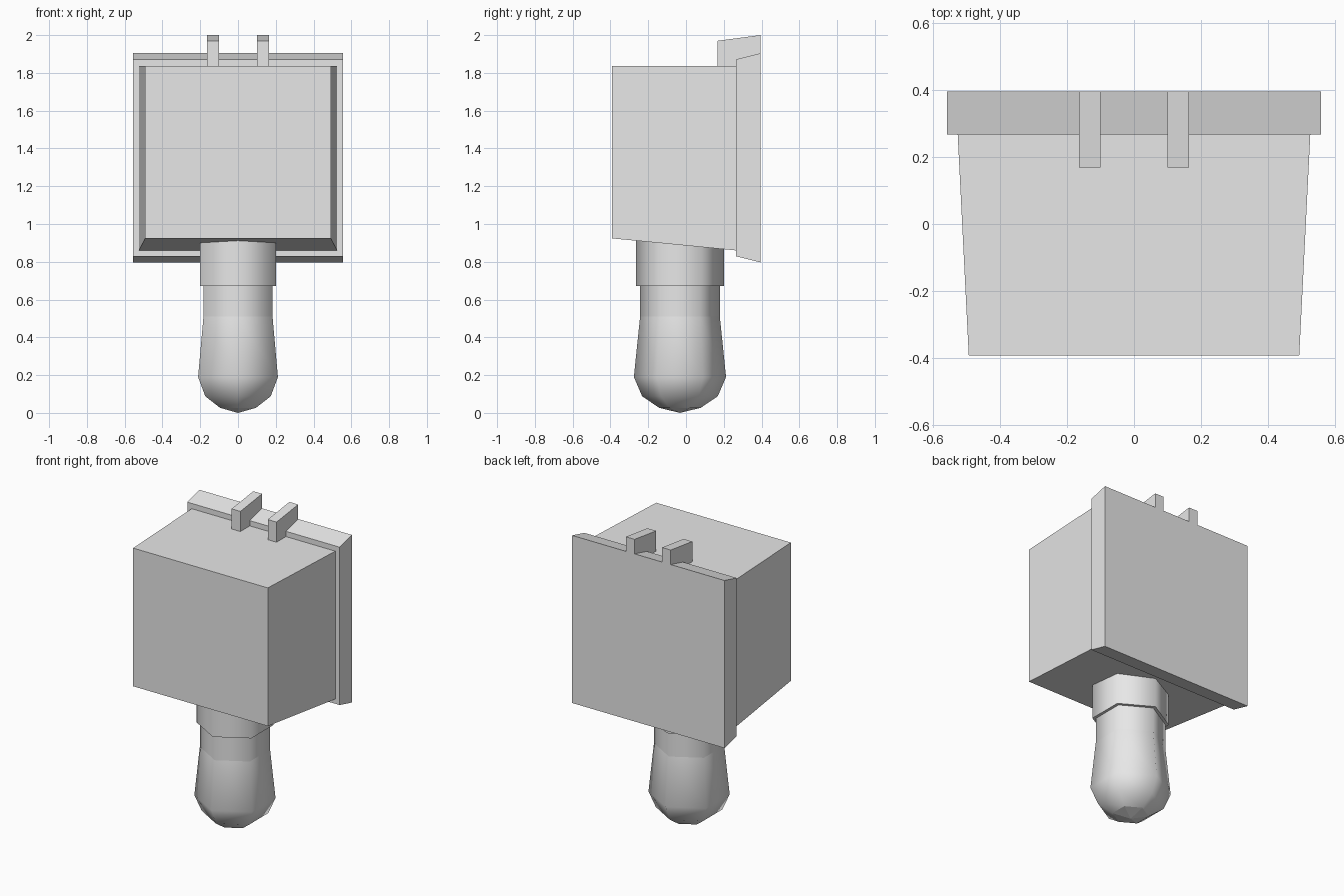
import bpy
from math import sin, cos, tau

if "Cube" in bpy.data.objects:
    bpy.data.objects.remove(bpy.data.objects["Cube"])

grey = bpy.data.materials.new("light_grey")
grey.use_nodes = True
grey.diffuse_color = (0.8, 0.8, 0.8, 1)
grey.node_tree.nodes["Principled BSDF"].inputs["Base Color"].default_value = (0.8, 0.8, 0.8, 1)


def add_part(name, verts, faces):
    mesh = bpy.data.meshes.new(name)
    mesh.from_pydata(verts, [], faces)
    mesh.materials.append(grey)
    obj = bpy.data.objects.new(name, mesh)
    bpy.context.collection.objects.link(obj)
    return obj


def tapered_box(name, front, back):
    """Box between two upright rectangles, each (y, x0, x1, z0, z1)."""
    verts = []
    for y, x0, x1, z0, z1 in (front, back):
        verts += [(x0, y, z0), (x1, y, z0), (x1, y, z1), (x0, y, z1)]
    sides = [(i, i + 4, (i + 1) % 4 + 4, (i + 1) % 4) for i in range(4)]
    return add_part(name, verts, [(0, 1, 2, 3), (7, 6, 5, 4)] + sides)


def hex_lathe(name, profile, tip=None):
    """Six-sided stack of rings (radius, z) from top to bottom, corners on y."""
    verts = [(r * sin(tau * i / 6), CENTRE_Y - r * cos(tau * i / 6), z)
             for r, z in profile for i in range(6)]
    faces = []
    for k in range(0, 6 * (len(profile) - 1), 6):
        for i in range(6):
            j = (i + 1) % 6
            faces.append((k + i, k + 6 + i, k + 6 + j, k + j))
    walls = len(faces)
    last = len(verts) - 6
    faces.append(tuple(range(6)))
    if tip is None:
        faces.append(tuple(range(last + 5, last - 1, -1)))
    else:
        verts.append((0, CENTRE_Y, tip))
        faces += [(last + i, last + 6, last + (i + 1) % 6) for i in range(6)]
    obj = add_part(name, verts, faces)
    for poly in obj.data.polygons:
        poly.use_smooth = poly.index < walls
    return obj


CENTRE_Y = -0.032

# Housing, tapering to the front, and the flared back plate
tapered_box("housing", (-0.392, -0.492, 0.492, 0.924, 1.837),
            (0.268, -0.525, 0.525, 0.86, 1.837))
tapered_box("back_plate", (0.266, -0.557, 0.557, 0.829, 1.872),
            (0.394, -0.557, 0.557, 0.797, 1.904))

# Pair of sloped ribs on top
for side, x in (("right", -0.132), ("left", 0.132)):
    tapered_box(side + "_rib", (0.168, x - 0.032, x + 0.032, 1.83, 1.97),
                (0.394, x - 0.032, x + 0.032, 1.83, 2.0))

# Six-sided collar, neck and rounded bulb below
hex_lathe("collar", [(0.232, 0.95), (0.232, 0.672)])
hex_lathe("neck", [(0.211, 0.69), (0.211, 0.51)])
hex_lathe("bulb", [(0.211, 0.51), (0.244, 0.19), (0.2, 0.088), (0.11, 0.027)], tip=0)
